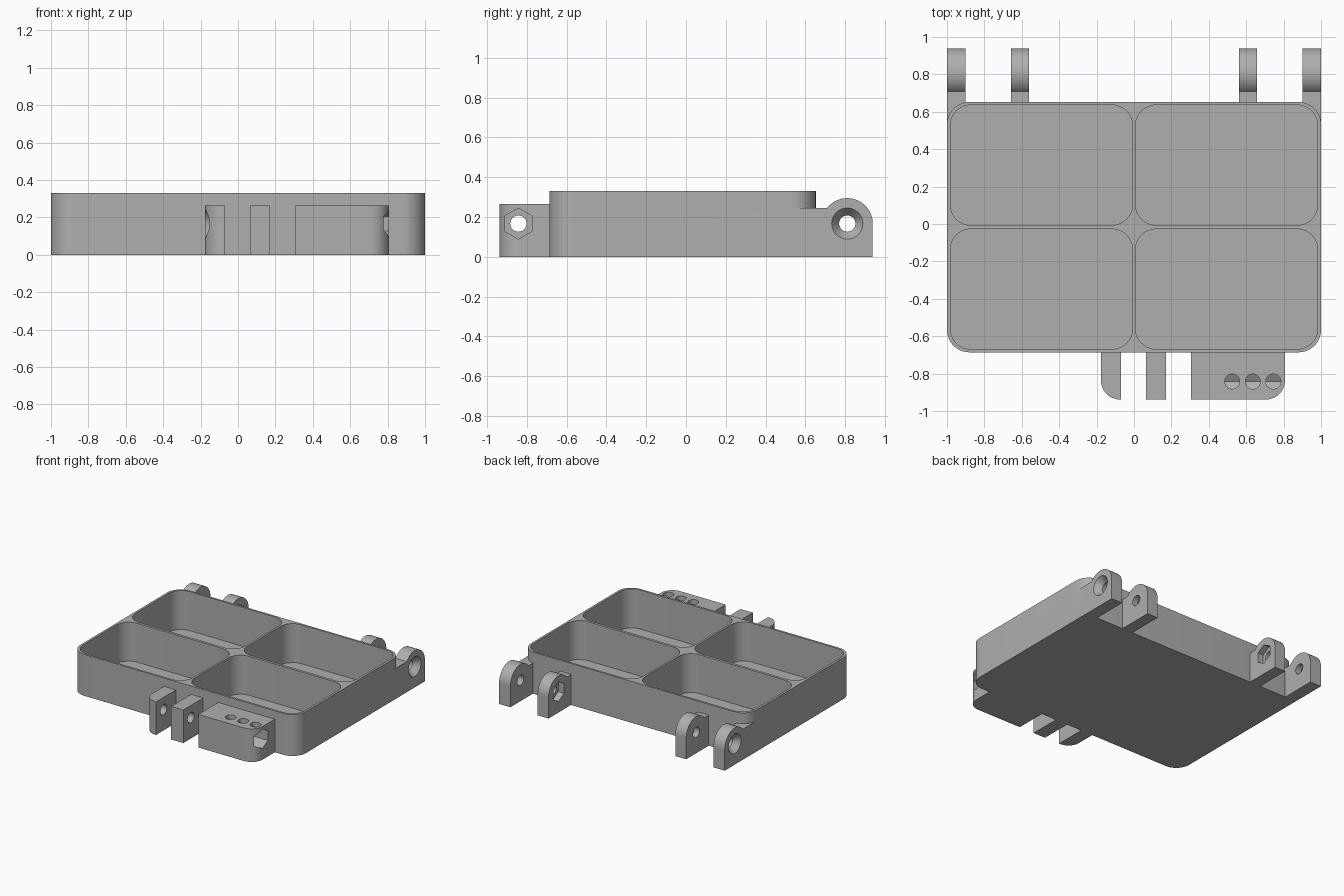
import bpy, bmesh, math
from mathutils import Vector

cube = bpy.data.objects.get("Cube")
if cube:
    bpy.data.objects.remove(cube, do_unlink=True)

grey = bpy.data.materials.new("mid_grey")
grey.use_nodes = True
grey.diffuse_color = (0.43, 0.43, 0.43, 1)
grey.node_tree.nodes["Principled BSDF"].inputs["Base Color"].default_value = grey.diffuse_color

HOLE_Z = 0.167   # height of every pin axis
PIN_R = 0.041
HEAD_R = 0.078
TAB_Y = -0.842
LUG_Y = 0.81


def arc(cx, cy, r, start, end, n=12):
    """Points on an arc, angles in degrees."""
    return [(cx + r * math.cos(math.radians(start + (end - start) * i / n)),
             cy + r * math.sin(math.radians(start + (end - start) * i / n)))
            for i in range(n + 1)]


def rounded_rect(x0, x1, y0, y1, radii):
    """Outline with radii for the corners -x-y, +x-y, +x+y, -x+y."""
    corners = [(x0, y0, 1, 1), (x1, y0, -1, 1), (x1, y1, -1, -1), (x0, y1, 1, -1)]
    pts = []
    for i, ((x, y, sx, sy), r) in enumerate(zip(corners, radii)):
        if r:
            pts += arc(x + sx * r, y + sy * r, r, 180 + 90 * i, 270 + 90 * i)
        else:
            pts.append((x, y))
    return pts


def loft(name, lower, upper, lo, hi, axis="z"):
    """Solid between two outlines with equal point counts."""
    def place(p, w):
        return Vector((p[0], p[1], w)) if axis == "z" else Vector((w, p[0], p[1]))
    bm = bmesh.new()
    a = [bm.verts.new(place(p, lo)) for p in lower]
    b = [bm.verts.new(place(p, hi)) for p in upper]
    bm.faces.new(a)
    bm.faces.new(b)
    n = len(a)
    for i in range(n):
        bm.faces.new((a[i], a[(i + 1) % n], b[(i + 1) % n], b[i]))
    bmesh.ops.recalc_face_normals(bm, faces=bm.faces)
    mesh = bpy.data.meshes.new(name)
    bm.to_mesh(mesh)
    bm.free()
    mesh.materials.append(grey)
    obj = bpy.data.objects.new(name, mesh)
    bpy.context.collection.objects.link(obj)
    return obj


def prism(name, pts, lo, hi, axis="z"):
    return loft(name, pts, pts, lo, hi, axis)


def circle(cx, cy, r, n=40, phase=0):
    return arc(cx, cy, r, phase, phase + 360, n)[:-1]


def bore(y, x0, x1, r0=PIN_R, r1=PIN_R):
    """Round or conical cutter along x."""
    return loft("cutter", circle(y, HOLE_Z, r0), circle(y, HOLE_Z, r1), x0, x1, "x")


def hex_pocket(y, x0, x1):
    return prism("cutter", circle(y, HOLE_Z, HEAD_R, 6, 90), x0, x1, "x")


def combine(obj, tools, operation="DIFFERENCE"):
    for tool in tools:
        tool.hide_render = True
        mod = obj.modifiers.new("bool", "BOOLEAN")
        mod.operation = operation
        mod.solver = "EXACT"
        mod.object = tool
        bpy.context.view_layer.objects.active = obj
        bpy.ops.object.modifier_apply(modifier=mod.name)
        bpy.data.objects.remove(tool, do_unlink=True)


def finish(obj):
    bpy.ops.object.select_all(action="DESELECT")
    obj.select_set(True)
    bpy.context.view_layer.objects.active = obj
    bpy.ops.object.shade_smooth_by_angle(angle=math.radians(30))


# Tray: rounded body, square lower back corners, four compartments
tray = prism("tray", rounded_rect(-1, 1, -0.686, 0.652, [0.12] * 4), 0, 0.332)
combine(tray, [prism("corner", rounded_rect(x, x + 0.1, 0.5, 0.652, [0] * 4), 0, 0.245)
               for x in (-1, 0.9)], "UNION")
cells = []
for x0, x1 in ((-0.982, -0.008), (0.008, 0.982)):
    for y0, y1 in ((-0.669, -0.027), (-0.006, 0.636)):
        cells.append(prism("cell", rounded_rect(x0, x1, y0, y1, [0.11] * 4), 0.02, 0.5))
combine(tray, cells)
finish(tray)

# Hinge lugs: flat neck, round head, square foot
R = 0.128
drop = math.degrees(math.asin((0.245 - HOLE_Z) / R))
lug_outline = ([(0.652, 0), (LUG_Y + R, 0)]
               + arc(LUG_Y, HOLE_Z, R, 0, 180 - drop, 28) + [(0.652, 0.245)])
for side, label in ((1, "left"), (-1, "right")):
    # Outer lug with a countersink on its outer face
    lo, hi = sorted((side * 0.9, side * 1.0))
    outer = prism(label + "_outer_lug", lug_outline, lo, hi, "x")
    cone = (bore(LUG_Y, 0.95, 1.001, PIN_R, HEAD_R + 0.001) if side > 0
            else bore(LUG_Y, -1.001, -0.95, HEAD_R + 0.001, PIN_R))
    combine(outer, [bore(LUG_Y, lo - 0.1, hi + 0.1), cone])
    finish(outer)
    # Inner lug with a nut pocket on its inward face
    lo, hi = sorted((side * 0.562, side * 0.658))
    inner = prism(label + "_inner_lug", lug_outline, lo, hi, "x")
    pocket = sorted((side * 0.5, side * 0.612))
    combine(inner, [bore(LUG_Y, lo - 0.1, hi + 0.1), hex_pocket(LUG_Y, *pocket)])
    finish(inner)


# Latch tabs along the front
def tab(name, x0, x1, radii, cutters):
    obj = prism(name, rounded_rect(x0, x1, -0.938, -0.686, radii), 0, 0.265)
    combine(obj, [bore(TAB_Y, x0 - 0.1, x1 + 0.1)] + cutters)
    finish(obj)


tab("countersunk_tab", -0.176, -0.07, (0.1, 0, 0, 0),
    [bore(TAB_Y, -0.177, -0.125, HEAD_R, PIN_R)])
tab("middle_tab", 0.064, 0.172, (0, 0, 0, 0), [])
sight_holes = [prism("cutter", circle(x, TAB_Y, 0.04), HOLE_Z, 0.4)
               for x in (0.525, 0.635, 0.745)]
tab("nut_block", 0.305, 0.807, (0, 0.1, 0, 0),
    [hex_pocket(TAB_Y, 0.45, 0.9)] + sight_holes)
